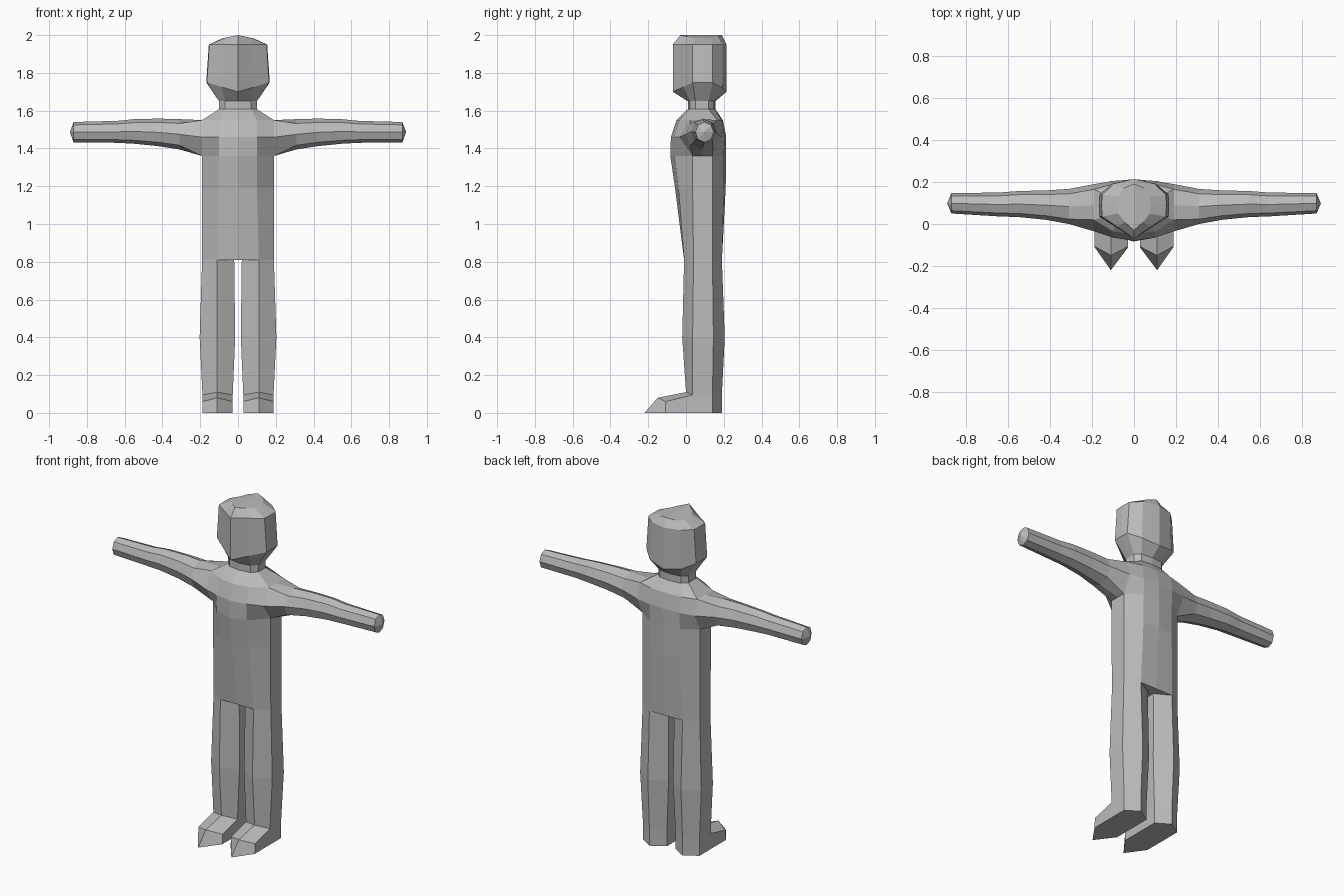
import bpy, bmesh

if "Cube" in bpy.data.objects:
    bpy.data.objects.remove(bpy.data.objects["Cube"])

grey = bpy.data.materials.new("plain grey")
grey.diffuse_color = (0.5, 0.5, 0.5, 1)
grey.use_nodes = True
grey.node_tree.nodes["Principled BSDF"].inputs["Base Color"].default_value = grey.diffuse_color


def loft(name, rings, skip=(), caps=(), tip=None, mirror=False):
    """Skin a stack of rings with quads; caps are lists of (ring, point) corners."""
    bm = bmesh.new()
    rows = [[bm.verts.new(p) for p in r] for r in rings]
    n = len(rows[0])
    for i in range(len(rows) - 1):
        for j in range(n):
            if (i, j) not in skip:
                k = (j + 1) % n
                bm.faces.new((rows[i][j], rows[i][k], rows[i + 1][k], rows[i + 1][j]))
    for cap in caps:
        bm.faces.new([rows[i][j] for i, j in cap])
    if tip:
        t = bm.verts.new(tip)
        for j in range(n):
            bm.faces.new((rows[-1][j], rows[-1][(j + 1) % n], t))
    bmesh.ops.recalc_face_normals(bm, faces=bm.faces)
    me = bpy.data.meshes.new(name)
    bm.to_mesh(me)
    bm.free()
    me.materials.append(grey)
    ob = bpy.data.objects.new(name, me)
    bpy.context.collection.objects.link(ob)
    if mirror:
        ob.modifiers.new("mirror", 'MIRROR')
    return ob


def ring(xs, ys, zs):
    """12-sided ring from 7 points running front to back, mirrored across x = 0."""
    zs = zs if isinstance(zs, (list, tuple)) else [zs] * 7
    half = list(zip(xs, ys, zs))
    return half + [(-x, y, z) for x, y, z in half[5:0:-1]]


# Torso and neck, left open where the arms join
W = (0, .10, .19, .19, .19, .10, 0)
N = (0, .07, .10, .10, .10, .07, 0)
neck_y = (.01, .02, .05, .085, .12, .148, .155)
torso_rings = [
    ring((0, .11, .19, .19, .19, .11, 0), (-.01, -.01, .04, .09, .14, .19, .19), .81),
    ring(W, (-.058, -.04, .035, .09, .14, .20, .21), 1.19),
    ring(W, (-.083, -.06, .035, .09, .14, .20, .213), 1.36),
    ring(W, (-.08, -.065, -.035, .09, .19, .205, .213), 1.46),
    ring(W, (-.05, -.035, .02, .09, .165, .19, .195), 1.55),
    ring(N, neck_y, 1.608),
    ring(N, neck_y, 1.65),
]
arm_holes = {(i, j) for i in (2, 3) for j in (2, 3, 8, 9)}
loft("torso", torso_rings, arm_holes)

# Underside between the legs
crotch = [(0, -.01), (.11, -.01), (.02, .04), (.02, .14), (.11, .19),
          (0, .19), (-.11, .19), (-.02, .14), (-.02, .04), (-.11, -.01)]
loft("crotch", [[(x, y, .81) for x, y in crotch]], skip={(0, 0)},
     caps=[[(0, j) for j in range(10)]])

# Head with a wedge-shaped face and a raised crown
jaw_x = (0, .085, .165, .168, .165, .105, 0)
face_y = (-.07, -.015, .035, .09, .14, .192, .215)
crown_x = (0, .045, .075, .08, .075, .05, 0)
loft("head", [
    ring(N, neck_y, 1.65),
    ring(jaw_x, face_y, (1.70, 1.725, 1.75, 1.75, 1.75, 1.72, 1.70)),
    ring([x * .92 for x in jaw_x], face_y, 1.95),
    ring(crown_x, (-.03, .01, .05, .09, .13, .17, .19), [2 - .2 * x for x in crown_x]),
], caps=[[(3, j) for j in range(7)], [(3, j) for j in (6, 7, 8, 9, 10, 11, 0)]])

# Arms: root ring matches the torso opening, then octagons out to a blunt tip
corners = [(-.72, -.72), (0, -1), (.72, -.72), (1, 0), (.72, .72), (0, 1), (-.72, .72), (-1, 0)]
root = [(.19, y, z) for y, z in ((.035, 1.36), (.09, 1.36), (.14, 1.36), (.19, 1.46),
                                 (.165, 1.55), (.09, 1.55), (.02, 1.55), (-.035, 1.46))]
arm = [root]
for x, y0, y1, z0, z1 in ((.31, 0, .167, 1.395, 1.555), (.42, .02, .16, 1.412, 1.558),
                          (.55, .033, .157, 1.425, 1.555), (.64, .036, .15, 1.43, 1.546),
                          (.87, .05, .147, 1.432, 1.54)):
    yc, zc, ry, rz = (y0 + y1) / 2, (z0 + z1) / 2, (y1 - y0) / 2, (z1 - z0) / 2
    arm.append([(x, yc + ry * a, zc + rz * b) for a, b in corners])
loft("arm", arm, tip=(.89, .098, 1.487), mirror=True)


# Legs: six-sided columns running into pointed feet
def leg_ring(x0, x1, front, side, back0, back1, zc, zs, zb):
    xm = .11
    return [(xm, front, zc), (x1, side, zs), (x1, back0, zb),
            (xm, back1, zb), (x0, back0, zb), (x0, side, zs)]


loft("leg", [
    leg_ring(.02, .19, -.01, .04, .14, .19, .81, .81, .81),
    leg_ring(.015, .203, -.02, .035, .145, .205, .40, .40, .40),
    leg_ring(.028, .188, 0, .035, .14, .19, .11, .095, .10),
    leg_ring(.028, .188, -.15, -.107, .14, .19, .08, .06, .06),
    leg_ring(.028, .188, -.22, -.11, .14, .19, 0, 0, 0),
], caps=[[(4, j) for j in range(6)]], mirror=True)
